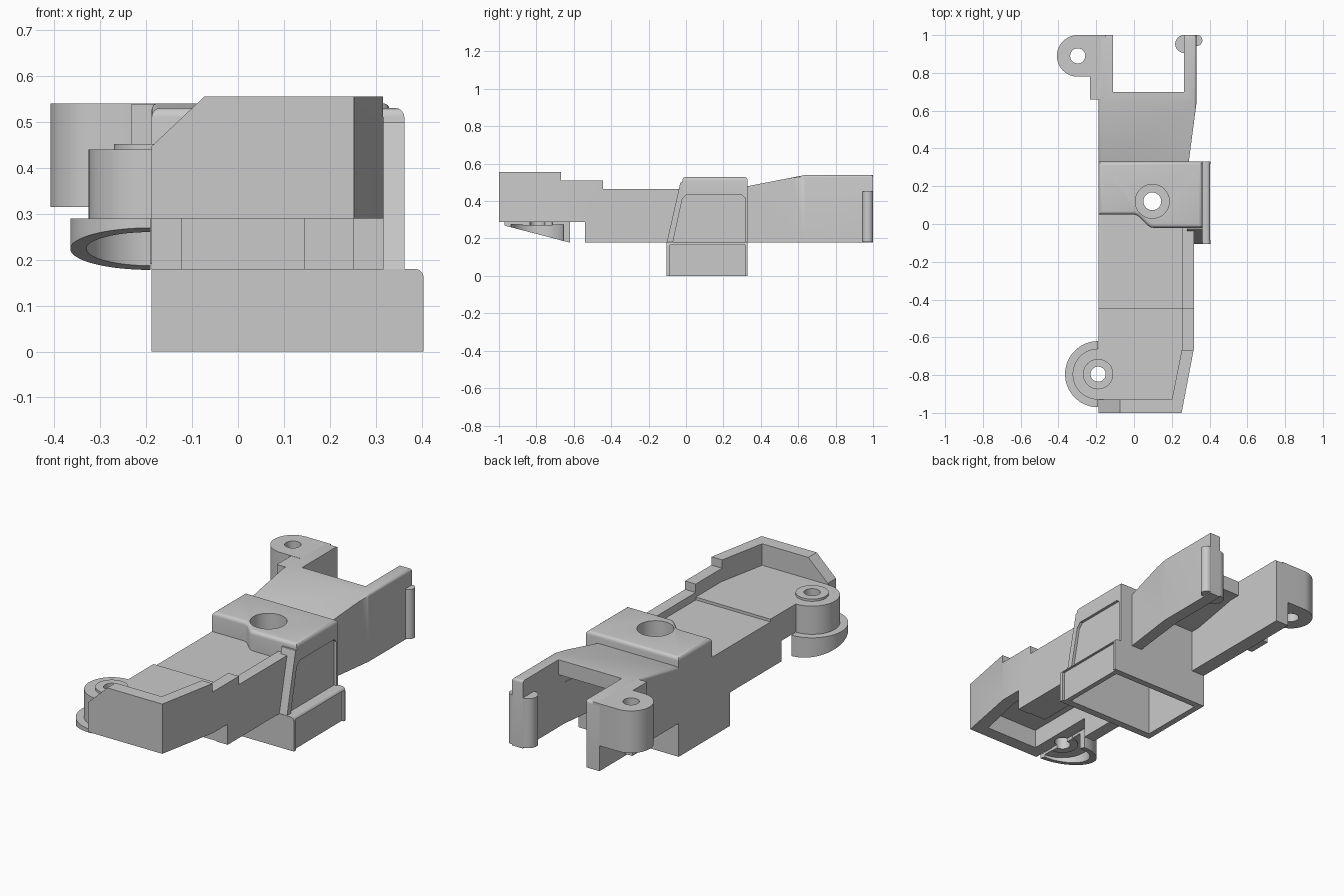
import bpy, bmesh
from math import pi, cos, sin

cube = bpy.data.objects.get("Cube")
if cube:
    bpy.data.objects.remove(cube)

grey = bpy.data.materials.new("plain grey")
grey.use_nodes = True
grey.diffuse_color = (0.59, 0.59, 0.59, 1)
grey.node_tree.nodes["Principled BSDF"].inputs["Base Color"].default_value = grey.diffuse_color


def prism(name, pts, lo, hi, axis="z", bevel=0, above=0.5):
    """Extrude a 2D outline along an axis, rounding sharp edges above a height."""
    place = {"x": lambda a, b, h: (h, a, b),
             "y": lambda a, b, h: (a, h, b),
             "z": lambda a, b, h: (a, b, h)}[axis]
    bm = bmesh.new()
    base = bm.faces.new([bm.verts.new(place(a, b, lo)) for a, b in pts])
    ext = bmesh.ops.extrude_face_region(bm, geom=[base])["geom"]
    shift = place(0, 0, hi - lo)
    bmesh.ops.translate(bm, vec=shift, verts=[v for v in ext if isinstance(v, bmesh.types.BMVert)])
    bmesh.ops.recalc_face_normals(bm, faces=bm.faces)
    if bevel:
        edges = [e for e in bm.edges if min(v.co.z for v in e.verts) > above
                 and e.calc_face_angle(0) > 0.6]
        bmesh.ops.bevel(bm, geom=edges, offset=bevel, segments=4, profile=0.5, affect="EDGES")
    mesh = bpy.data.meshes.new(name)
    bm.to_mesh(mesh)
    bm.free()
    mesh.materials.append(grey)
    obj = bpy.data.objects.new(name, mesh)
    bpy.context.collection.objects.link(obj)
    return obj


def box(name, x0, x1, y0, y1, z0, z1):
    return prism(name, [(x0, y0), (x1, y0), (x1, y1), (x0, y1)], z0, z1)


def arc(cx, cy, r, start=0, end=2 * pi, n=48):
    full = end - start > 6.2
    return [(cx + r * cos(start + (end - start) * i / n),
             cy + r * sin(start + (end - start) * i / n)) for i in range(n if full else n + 1)]


def cylinder(name, x, y, r, z0, z1):
    return prism(name, arc(x, y, r), z0, z1)


def cut(obj, *cutters):
    """Subtract each cutter, then discard it."""
    for c in cutters:
        c.hide_render = True
        mod = obj.modifiers.new("cut", "BOOLEAN")
        mod.operation = "DIFFERENCE"
        mod.solver = "EXACT"
        mod.object = c
        bpy.context.view_layer.objects.active = obj
        bpy.ops.object.modifier_apply(modifier=mod.name)
        bpy.data.objects.remove(c)


LEFT, RIGHT = -0.188, 0.317    # side planes of the body
LOW, RIM = 0.179, 0.289        # undersides of the body, rear and front
BX, BY = -0.19, -0.795         # front boss centre
SX, SY = 0.097, 0.12           # saddle hole centre
LX, LY = -0.298, 0.89          # rear lug centre
parts = []

# Front body: stepped side wall, open top tray, hollow underside
body = prism("front_body", [(-1, RIM), (-.54, RIM), (-.54, LOW), (.33, LOW), (.33, .465),
                            (-.445, .465), (-.445, .51), (-.667, .51), (-.667, .555), (-1, .555)],
             LEFT, RIGHT, "x")
cut(body,
    prism("corner_cut", [(.252, -1), (.252, -1.1), (.5, -1.1), (.5, -.66), (RIGHT, -.66)], 0, 1),
    prism("tray_cut", [(-.3, -.93), (.2, -.93), (.254, -.66), (.254, -.445), (-.3, -.445)], .44, .7),
    box("rear_tray_cut", -.3, .254, -.446, .1, .425, .7),
    prism("slope_cut", [(-.195, .44), (-.072, .556), (-.072, .7), (-.3, .7), (-.3, .44)],
          -1.1, -.92, "y"),
    prism("underside_cut", [(-.123, -.93), (.19, -.93), (.25, -.66), (.25, -.1), (-.123, -.1)],
          0, .39),
    box("saddle_hollow", -.155, .28, -.065, .295, 0, .40),
    cylinder("boss_hole", BX, BY, .04, 0, 1),
    cylinder("saddle_hole", SX, SY, .047, 0, 1),
    cylinder("saddle_counterbore", SX, SY, .09, .44, 1))
parts.append(body)
# Thick block along the inside of the right wall
parts.append(box("inner_block", .145, .26, -.535, -.09, LOW, .40))

# Front boss with raised rim and a hub below, kept outside the body
for name, r, z0, z1, inner in (("boss", .135, RIM, .44, -.123),
                               ("boss_rim", .08, .43, .452, 0),
                               ("boss_hub", .08, .27, .30, LEFT)):
    ring = cylinder(name, BX, BY, r, z0, z1)
    cut(ring, cylinder("boss_hole", BX, BY, .04, 0, 1),
        box("inner_trim", inner, .5, -1.2, -.5, 0, .42))
    parts.append(ring)

# Half-round skirt under the boss, trimmed on a slant
skirt = prism("boss_skirt", arc(BX, BY, .175, pi / 2, 3 * pi / 2), .17, RIM)
cut(skirt,
    cylinder("skirt_hollow", BX, BY, .14, 0, .275),
    cylinder("boss_hole", BX, BY, .04, 0, 1),
    prism("slant_cut", [(-1.05, .29), (-.61, .175), (-.61, 0), (-1.05, 0)], -.6, 0, "x"))
parts.append(skirt)

# Saddle cap with a swept front edge
sweep = [(.1 - .1 * t, -.02 + .07 * (t * t * (3 - 2 * t))) for t in [i / 8 for i in range(9)]]
cap = prism("saddle_cap", [(LEFT, .33), (.362, .33), (.362, -.02)] + sweep + [(LEFT, .05)],
            .41, .53, bevel=.02)
cut(cap, cylinder("saddle_hole", SX, SY, .047, 0, 1),
    cylinder("saddle_counterbore", SX, SY, .09, .44, 1))
parts.append(cap)

# Slanted side cheek with recessed panel running up into the cap
cheek = prism("side_cheek", [(-.105, .17), (-.03, .5), (.33, .5), (.33, .17)], .28, .362, "x")
panel = [(-.07, LOW), (-.02, .41), (.005, .435), (.295, .435), (.317, .415), (.317, LOW)]
for obj in (cheek, cap):
    cut(obj, prism("panel_cut", panel, .347, .5, "x"))
parts.append(cheek)

# Hollow lower socket with a rounded upper shoulder
socket = prism("lower_socket", [(LEFT, 0), (.404, 0)] + arc(.384, .16, .02, 0, pi / 2, 6)
               + [(LEFT, .18)], -.105, .33, "y")
cut(socket,
    box("socket_hollow", -.155, .365, -.065, .295, -.1, .16),
    box("throat", -.155, .28, -.065, .295, .1, .3),
    box("socket_panel_cut", .392, .5, -.085, .318, -.1, .165))
parts.append(socket)

# Rear fork: sloped deck with two arms
fork = prism("rear_fork", [(.31, LOW), (.31, .476), (.64, .54), (1, .54), (1, LOW)],
             LEFT, .33, "x", bevel=.014, above=.47)
cut(fork,
    box("fork_gap", -.11, .265, .70, 1.1, 0, 1),
    prism("deck_underside", [(-.11, .33), (.227, .33), (.265, .65), (.265, .8), (-.11, .8)], 0, .41),
    prism("deck_slope", [(.33, .40), (.64, .46), (.8, .46), (.8, .40)], -.11, .265, "x"),
    prism("side_trim", [(.29, .3), (.29, .33), (.332, .65), (.5, .65), (.5, .3)], 0, 1))
parts.append(fork)

# Rear lug and its root
lug = prism("rear_lug", arc(LX, LY, .11, pi / 2, 3 * pi / 2, 32) + [(-.15, .78), (-.15, 1)], .315, .54)
cut(lug, cylinder("lug_hole", LX, LY, .04, 0, 1))
parts.append(lug)
parts.append(box("lug_root", -.232, -.15, .66, .785, .19, .539))

# Round ribs on the other arm tip
parts.append(cylinder("inner_rib", .265, .953, .047, .185, .45))
parts.append(cylinder("outer_rib", .333, .972, .029, .185, .45))

for obj in parts:
    bpy.ops.object.select_all(action="DESELECT")
    obj.select_set(True)
    bpy.context.view_layer.objects.active = obj
    bpy.ops.object.shade_smooth_by_angle(angle=0.5)
